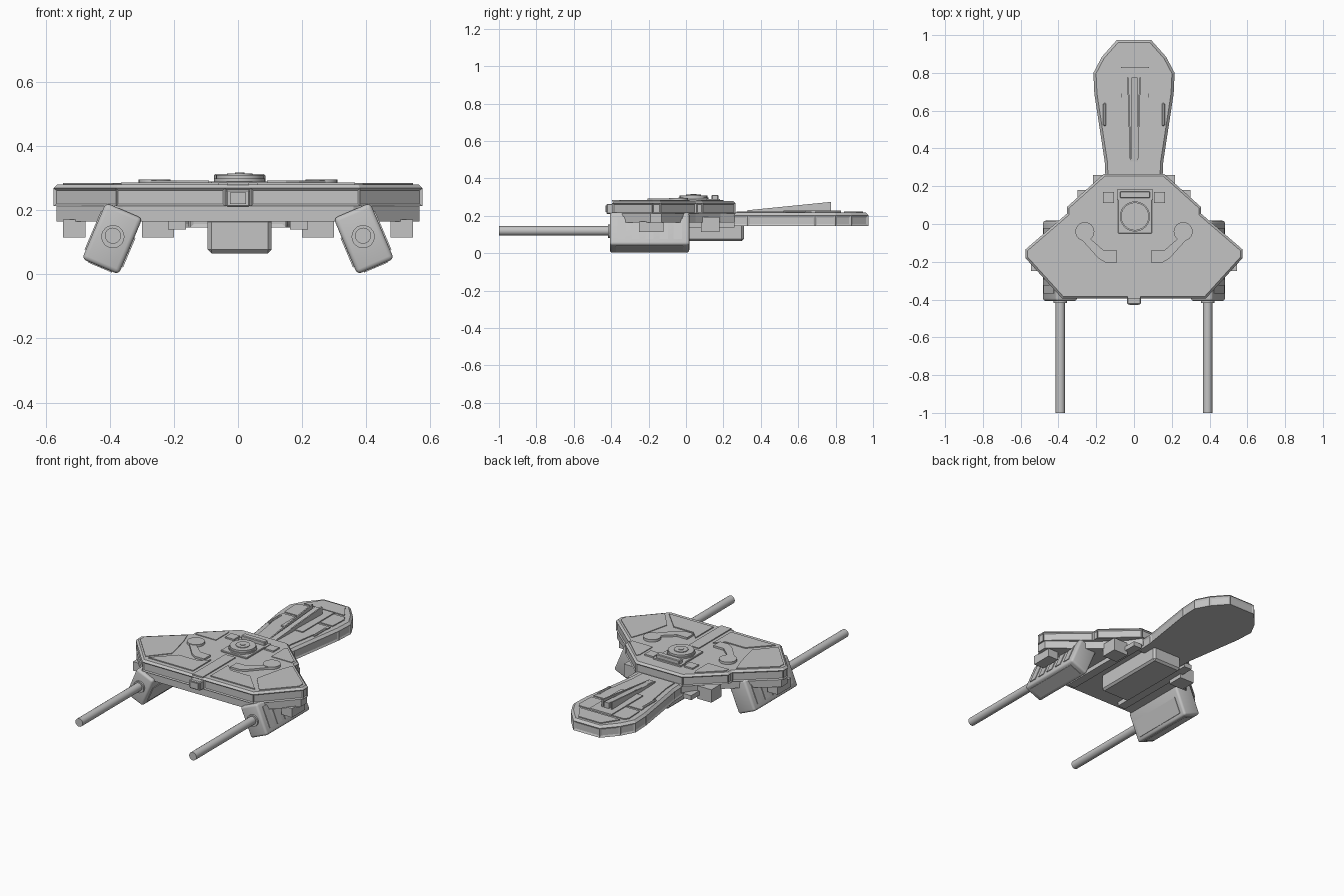
import bpy, bmesh, math
from mathutils import Matrix, Vector

cube = bpy.data.objects.get("Cube")
if cube:
    bpy.data.objects.remove(cube, do_unlink=True)

GREY = (0.55, 0.55, 0.55, 1)
grey = bpy.data.materials.new("hull_grey")
grey.use_nodes = True
grey.diffuse_color = GREY
grey.node_tree.nodes["Principled BSDF"].inputs["Base Color"].default_value = GREY


def finish(name, bm):
    bmesh.ops.recalc_face_normals(bm, faces=bm.faces)
    mesh = bpy.data.meshes.new(name)
    bm.to_mesh(mesh)
    bm.free()
    mesh.materials.append(grey)
    ob = bpy.data.objects.new(name, mesh)
    bpy.context.collection.objects.link(ob)
    return ob


def sym(half):
    """Close a half outline by mirroring it across x."""
    return half + [(-x, y) for x, y in reversed(half)]


def flip(points, s):
    return [(s * x, y) for x, y in points]


def prism(name, points, z0, z1, chamfer=0, inset=0, depth=0.006):
    """Extruded outline with optional top chamfer and recessed side panels."""
    bm = bmesh.new()
    base = bm.faces.new([bm.verts.new((x, y, z0)) for x, y in points])
    ext = bmesh.ops.extrude_face_region(bm, geom=[base])["geom"]
    top = [g for g in ext if isinstance(g, bmesh.types.BMVert)]
    bmesh.ops.translate(bm, verts=top, vec=(0, 0, z1 - z0))
    bmesh.ops.recalc_face_normals(bm, faces=bm.faces)
    if chamfer:
        rim = [e for e in bm.edges if all(v.co.z > z1 - 1e-5 for v in e.verts)]
        bmesh.ops.bevel(bm, geom=rim, offset=chamfer, segments=1, affect='EDGES')
    if inset:
        bm.normal_update()
        sides = [f for f in bm.faces if abs(f.normal.z) < 0.1
                 and min(e.calc_length() for e in f.edges) > 2.5 * inset]
        bmesh.ops.inset_individual(bm, faces=sides, thickness=inset, depth=-depth)
    return finish(name, bm)


def box(name, center, size, frame=Matrix.Identity(4), bevel=0, segments=1):
    bm = bmesh.new()
    bmesh.ops.create_cube(bm, size=1)
    bmesh.ops.scale(bm, vec=size, verts=bm.verts)
    if bevel:
        bmesh.ops.bevel(bm, geom=bm.edges[:], offset=bevel, segments=segments,
                        profile=0.5, affect='EDGES')
    bmesh.ops.transform(bm, matrix=frame @ Matrix.Translation(center), verts=bm.verts)
    return finish(name, bm)


def cylinder(name, center, radius, length, along_y=False, sides=24):
    bm = bmesh.new()
    bmesh.ops.create_cone(bm, cap_ends=True, segments=sides, radius1=radius,
                          radius2=radius, depth=length)
    turn = Matrix.Rotation(math.pi / 2, 4, 'X') if along_y else Matrix.Identity(4)
    bmesh.ops.transform(bm, matrix=Matrix.Translation(center) @ turn, verts=bm.verts)
    return smooth(finish(name, bm))


def smooth(ob):
    bpy.ops.object.select_all(action='DESELECT')
    ob.select_set(True)
    bpy.context.view_layer.objects.active = ob
    bpy.ops.object.shade_smooth_by_angle(angle=math.radians(35))
    return ob


# Main hull: two stacked tiers
hull = [(0.04, -0.395), (0.38, -0.395), (0.575, -0.18), (0.575, -0.135),
        (0.355, 0.055), (0.355, 0.09), (0.16, 0.265)]
prism("upper_hull", sym(hull), 0.212, 0.28, chamfer=0.012, inset=0.009)
keel = [(0.36, -0.385), (0.4, -0.36), (0.565, -0.19), (0.565, -0.13),
        (0.34, 0.05), (0.2, 0.185), (0.15, 0.26)]
prism("lower_hull", sym(keel), 0.165, 0.212)
box("nose_frame", (0, -0.405, 0.237), (0.075, 0.04, 0.055), bevel=0.005)
box("nose_sensor", (0, -0.426, 0.237), (0.05, 0.008, 0.035))

# Underside cargo box and rails
box("belly_box", (0.005, 0.07, 0.12), (0.2, 0.48, 0.11), bevel=0.012)

# Neck and head
head = [(0.15, 0.22), (0.155, 0.33), (0.21, 0.69), (0.215, 0.8), (0.17, 0.885), (0.09, 0.975)]
prism("head", sym(head), 0.145, 0.217, chamfer=0.014, inset=0.016, depth=0.005)
deck = [(0.11, 0.27), (0.115, 0.36), (0.165, 0.67)]
prism("head_deck", sym(deck), 0.215, 0.223)
prism("head_rear_deck", sym([(0.165, 0.69), (0.17, 0.8), (0.155, 0.825)]), 0.215, 0.223)
prism("head_tip_deck", sym([(0.14, 0.845), (0.075, 0.945)]), 0.215, 0.223)
box("fin_base", (0.005, 0.675, 0.224), (0.15, 0.31, 0.01))


def ramp(name, x0, x1, width, lift):
    """Wedge rising toward the tail."""
    ob = prism(name, [(x0 - width, 0.33), (x0 + width, 0.33),
                      (x1 + width, 0.775), (x1 - width, 0.775)], 0.22, 0.23)
    for v in ob.data.vertices:
        if v.co.z > 0.225:
            v.co.z += lift * (v.co.y - 0.33)


ramp("fin", 0.003, 0.003, 0.016, 0.075)

# Turret and rear bar on the spine
box("turret_plate", (0.005, 0.045, 0.283), (0.18, 0.19, 0.012), bevel=0.003)
for radius, top in ((0.08, 0.298), (0.074, 0.31), (0.04, 0.314), (0.015, 0.317)):
    cylinder("turret_ring", (0.005, 0.04, (0.28 + top) / 2), radius, top - 0.28)
box("rear_bar", (0.005, 0.155, 0.295), (0.16, 0.035, 0.034), bevel=0.004)
box("rear_bar_mount", (0.005, 0.155, 0.283), (0.19, 0.055, 0.012))
box("spine", (0, -0.235, 0.282), (0.07, 0.32, 0.008))

# Everything that repeats on each side
panel = [(0.06, -0.355), (0.365, -0.355), (0.245, -0.23), (0.11, -0.23), (0.06, -0.18)]
wing = [(0.39, -0.35), (0.545, -0.18), (0.545, -0.14), (0.36, 0.02), (0.33, -0.06),
        (0.29, -0.23)]
shoulder = [(0.19, 0.055), (0.33, 0.055), (0.33, 0.08), (0.2, 0.2), (0.19, 0.18)]
arm = [(0.24, -0.07), (0.16, -0.14), (0.09, -0.14), (0.09, -0.205), (0.15, -0.205),
       (0.19, -0.18), (0.28, -0.08)]
for s, side in ((1, "left"), (-1, "right")):
    prism(side + "_front_panel", flip(panel, s), 0.279, 0.286)
    prism(side + "_wing_panel", flip(wing, s), 0.279, 0.284)
    prism(side + "_shoulder_panel", flip(shoulder, s), 0.279, 0.284)
    prism(side + "_conduit", flip(arm, s), 0.279, 0.292)
    cylinder(side + "_hatch", (s * 0.26, -0.04, 0.287), 0.05, 0.016)
    box(side + "_vent", (s * 0.135, 0.14, 0.283), (0.06, 0.06, 0.012))
    box(side + "_head_slot", (s * 0.155, 0.58, 0.223), (0.016, 0.12, 0.012), bevel=0.004)
    ramp(side + "_fin_rail", s * 0.018, s * 0.032, 0.004, 0.1)
    box(side + "_belly_rail", (s * 0.19, -0.04, 0.153), (0.055, 0.6, 0.028))
    box(side + "_wing_block", (s * 0.51, -0.185, 0.143), (0.07, 0.13, 0.056))
    box(side + "_rear_block", (s * 0.25, 0.13, 0.155), (0.1, 0.1, 0.08))

    # Tilted weapon pod with ribs and plates
    frame = Matrix.Translation((s * 0.392, -0.195, 0.111)) @ \
        Matrix.Rotation(-s * math.radians(23), 4, 'Y')
    smooth(box(side + "_pod", (0, 0, 0), (0.124, 0.425, 0.19), frame, 0.014, 3))
    for i in range(5):
        box(side + "_pod_rib", (s * 0.062, -0.15 + i * 0.075, 0), (0.008, 0.045, 0.13), frame)
    box(side + "_pod_inner_plate", (-s * 0.062, 0, -0.02), (0.008, 0.36, 0.1), frame)
    box(side + "_pod_belly_plate", (0, 0, -0.095), (0.08, 0.36, 0.006), frame)

    # Long barrel and its collar
    cylinder(side + "_barrel_collar", (s * 0.39, -0.41, 0.117), 0.036, 0.016, True)
    cylinder(side + "_barrel", (s * 0.39, -0.7, 0.12), 0.025, 0.6, True, 16)
